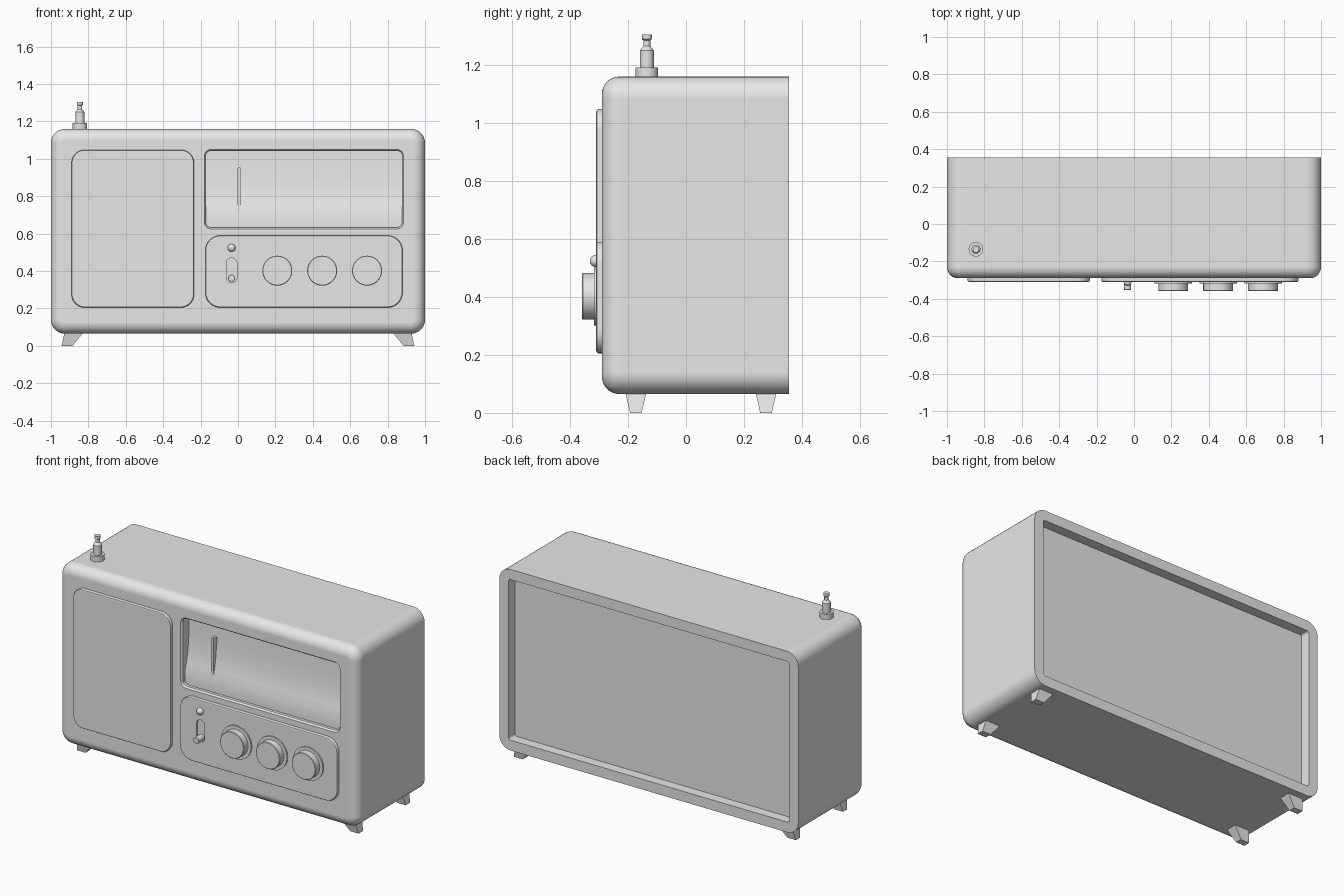
import bpy, bmesh, math
from mathutils import Vector

if "Cube" in bpy.data.objects:
    bpy.data.objects.remove(bpy.data.objects["Cube"])

grey = bpy.data.materials.new("plain grey")
grey.use_nodes = True
grey.diffuse_color = (0.8, 0.8, 0.8, 1)
grey.node_tree.nodes["Principled BSDF"].inputs["Base Color"].default_value = (0.8, 0.8, 0.8, 1)


def finish(name, bm, smooth=True):
    bmesh.ops.recalc_face_normals(bm, faces=bm.faces)
    mesh = bpy.data.meshes.new(name)
    bm.to_mesh(mesh)
    bm.free()
    mesh.materials.append(grey)
    obj = bpy.data.objects.new(name, mesh)
    bpy.context.scene.collection.objects.link(obj)
    if smooth:
        bpy.ops.object.select_all(action='DESELECT')
        obj.select_set(True)
        bpy.context.view_layer.objects.active = obj
        bpy.ops.object.shade_smooth_by_angle(angle=math.radians(35))
    return obj


def loft(name, loops):
    """Closed skin over matching point loops, with both ends capped."""
    bm = bmesh.new()
    rings = [[bm.verts.new(p) for p in loop] for loop in loops]
    n = len(rings[0])
    for a, b in zip(rings, rings[1:]):
        for i in range(n):
            j = (i + 1) % n
            bm.faces.new((a[i], a[j], b[j], b[i]))
    bm.faces.new(rings[0])
    bm.faces.new(rings[-1])
    return finish(name, bm)


def rounded_slab(name, x0, x1, z0, z1, radius, steps, seg=8):
    """Rounded rectangle swept along y; steps are (y, inset) pairs."""
    loops = []
    for y, inset in steps:
        r = max(radius - inset, 0.004)
        loop = []
        corners = ((x1, z1, -1, -1), (x0, z1, 1, -1), (x0, z0, 1, 1), (x1, z0, -1, 1))
        for q, (cx, cz, sx, sz) in enumerate(corners):
            for k in range(seg + 1):
                a = math.pi / 2 * (q + k / seg)
                loop.append((cx + sx * (inset + r) + r * math.cos(a), y,
                             cz + sz * (inset + r) + r * math.sin(a)))
        loops.append(loop)
    return loft(name, loops)


def turned(name, centre, profile, axis, seg=40):
    """Lathe a (radius, distance) profile along an axis."""
    turn = Vector((0, 0, 1)).rotation_difference(Vector(axis))
    loops = []
    for r, h in profile:
        ring = [Vector((r * math.cos(t), r * math.sin(t), h))
                for t in (2 * math.pi * i / seg for i in range(seg))]
        loops.append([turn @ p + Vector(centre) for p in ring])
    return loft(name, loops)


def cut(target, cutter):
    mod = target.modifiers.new("cut", 'BOOLEAN')
    mod.object = cutter
    mod.solver = 'EXACT'
    cutter.hide_render = True
    cutter.hide_viewport = True
    cutter.display_type = 'WIRE'


def even_shading(obj):
    obj.modifiers.new("even shading", 'WEIGHTED_NORMAL').keep_sharp = True


# Cabinet: recessed back, straight sides, rounded front edge
R = 0.06
steps = [(0.295, 0.062), (0.355, 0.062), (0.355, 0)]
steps += [(-0.23 - R * math.sin(a), R * (1 - math.cos(a)))
          for a in (math.pi / 2 * k / 8 for k in range(9))]
cabinet = rounded_slab("cabinet", -1, 1, 0.065, 1.16, 0.075, steps)
dial_cutter = rounded_slab("dial_cutter", -0.18, 0.885, 0.625, 1.05, 0.035,
                           [(-0.35, 0), (-0.29, 0), (-0.28, 0.008), (-0.2, 0.008)])
cut(cabinet, dial_cutter)
even_shading(cabinet)

# Dial: upright ledge below a gently hollow, leaning face
section = [(-0.19, 0.63), (-0.262, 0.63), (-0.262, 0.71), (-0.245, 0.76),
           (-0.232, 0.83), (-0.223, 0.92), (-0.22, 1.046), (-0.19, 1.046)]
loft("dial_face", [[(x, y, z) for y, z in section] for x in (-0.174, 0.879)])
rounded_slab("dial_needle", -0.002, 0.014, 0.7, 0.955, 0.005,
             [(-0.215, 0), (-0.255, 0)], 2)

# Raised front panels with softened edges
panel_steps = [(-0.28, 0), (-0.302, 0), (-0.307, 0.003), (-0.31, 0.01)]
even_shading(rounded_slab("speaker_panel", -0.89, -0.235, 0.205, 1.048, 0.07, panel_steps))
control_panel = rounded_slab("control_panel", -0.175, 0.88, 0.205, 0.59, 0.08, panel_steps)
slot_cutter = rounded_slab("slot_cutter", -0.062, -0.006, 0.338, 0.47, 0.027,
                           [(-0.33, 0), (-0.298, 0)])
cut(control_panel, slot_cutter)
even_shading(control_panel)

# Three knobs on flanges
for i, x in enumerate((0.21, 0.45, 0.69)):
    turned(f"knob_{i + 1}", (x, -0.3, 0.402),
           [(0.1, 0), (0.1, 0.018), (0.08, 0.018), (0.08, 0.056), (0.077, 0.059)], (0, -1, 0), 48)

# Switch lever and indicator lamp
turned("switch_lever", (-0.034, -0.295, 0.362),
       [(0.019, 0), (0.019, 0.056), (0.017, 0.058)], (0, -1, 0), 24)
lamp = bmesh.new()
bmesh.ops.create_uvsphere(lamp, u_segments=24, v_segments=14, radius=0.021)
bmesh.ops.translate(lamp, verts=lamp.verts, vec=(-0.034, -0.311, 0.524))
finish("indicator_lamp", lamp)

# Aerial stub
turned("aerial_stub", (-0.845, -0.135, 1.15),
       [(0.039, 0), (0.039, 0.042), (0.024, 0.042), (0.024, 0.1), (0.012, 0.115),
        (0.012, 0.135), (0.017, 0.139), (0.017, 0.155)], (0, 0, 1), 24)

# Four splayed, tapering feet
for side, s in (("left", 1), ("right", -1)):
    for end, y in (("front", -0.173), ("back", 0.276)):
        loops = []
        for z, xa, xb, half in ((0, 0.885, 0.943, 0.02), (0.07, 0.828, 0.928, 0.036)):
            loops.append([(s * xa, y - half, z), (s * xb, y - half, z),
                          (s * xb, y + half, z), (s * xa, y + half, z)])
        loft(f"{end}_{side}_foot", loops)
